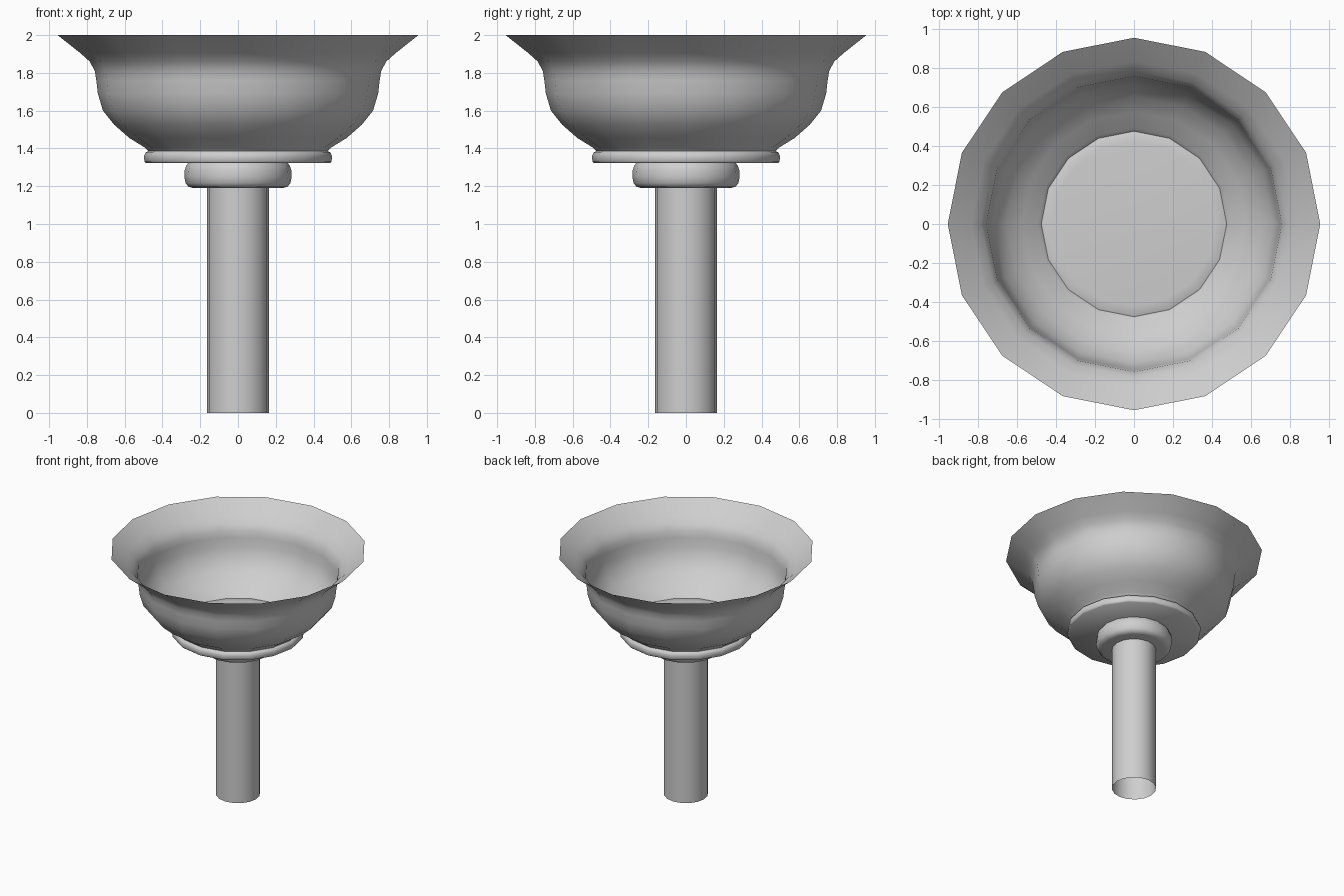
import bpy
import bmesh
import math

if "Cube" in bpy.data.objects:
    bpy.data.objects.remove(bpy.data.objects["Cube"])

grey = bpy.data.materials.new("plain grey")
grey.diffuse_color = (0.62, 0.62, 0.62, 1)
grey.use_nodes = True
grey.node_tree.nodes["Principled BSDF"].inputs["Base Color"].default_value = grey.diffuse_color
SIDES = 16


def lathe(name, profile, angle=60):
    """Spin a (radius, height) profile round z; radius 0 closes to a point."""
    bm = bmesh.new()
    rings = []
    for r, z in profile:
        if r == 0:
            rings.append([bm.verts.new((0, 0, z))] * SIDES)
        else:
            rings.append([bm.verts.new((r * math.cos(math.tau * i / SIDES),
                                        r * math.sin(math.tau * i / SIDES), z))
                          for i in range(SIDES)])
    for lower, upper in zip(rings, rings[1:]):
        for i in range(SIDES):
            j = (i + 1) % SIDES
            corners = dict.fromkeys((lower[i], lower[j], upper[j], upper[i]))
            bm.faces.new(list(corners))
    mesh = bpy.data.meshes.new(name)
    bm.to_mesh(mesh)
    bm.free()
    mesh.materials.append(grey)
    obj = bpy.data.objects.new(name, mesh)
    bpy.context.collection.objects.link(obj)
    bpy.context.view_layer.objects.active = obj
    obj.select_set(True)
    bpy.ops.object.shade_smooth_by_angle(angle=math.radians(angle))
    obj.select_set(False)
    return obj


# Open pipe stem
lathe("stem", [(0.165, 0), (0.165, 1.20)])

# Rounded collar under the bowl
lathe("collar", [(0, 1.19), (0.235, 1.19), (0.262, 1.197), (0.278, 1.217),
                 (0.284, 1.25), (0.282, 1.285), (0.275, 1.308), (0.262, 1.325)])

# Base disc with rounded upper edge, forming the bowl floor
lathe("bowl_base", [(0, 1.322), (0.488, 1.322), (0.496, 1.332), (0.497, 1.36),
                    (0.49, 1.378), (0.47, 1.388), (0.42, 1.392), (0, 1.392)])

# Thin flared bowl
lathe("bowl", [(0.475, 1.385), (0.492, 1.404), (0.575, 1.455), (0.655, 1.525),
               (0.715, 1.60), (0.742, 1.69), (0.75, 1.76), (0.758, 1.81),
               (0.785, 1.86), (0.835, 1.905), (0.955, 2.0)])
